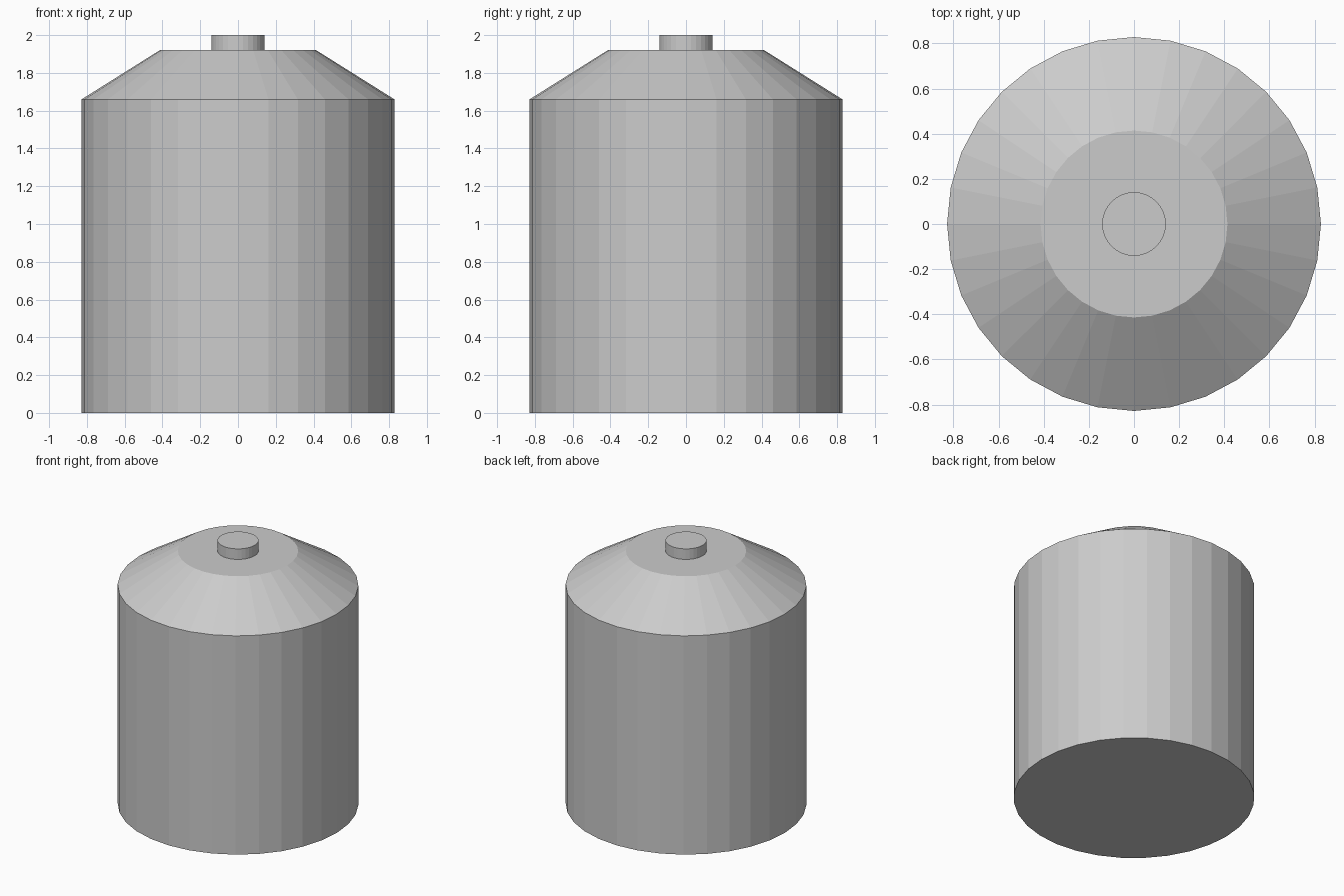
import bpy

if "Cube" in bpy.data.objects:
    bpy.data.objects.remove(bpy.data.objects["Cube"])

SIDES = 32


def frustum(name, r_bottom, r_top, z0, z1):
    """Flat-shaded capped cylinder or cone section standing between two heights."""
    bpy.ops.mesh.primitive_cone_add(
        vertices=SIDES, radius1=r_bottom, radius2=r_top,
        depth=z1 - z0, location=(0, 0, (z0 + z1) / 2))
    obj = bpy.context.object
    obj.name = name
    return obj


# Straight tank wall
frustum("tank_body", 0.828, 0.828, 0.0, 1.66)
# Sloping roof with flat top
frustum("tank_roof", 0.828, 0.414, 1.66, 1.92)
# Small round cap
frustum("filler_cap", 0.141, 0.141, 1.92, 2.0)
